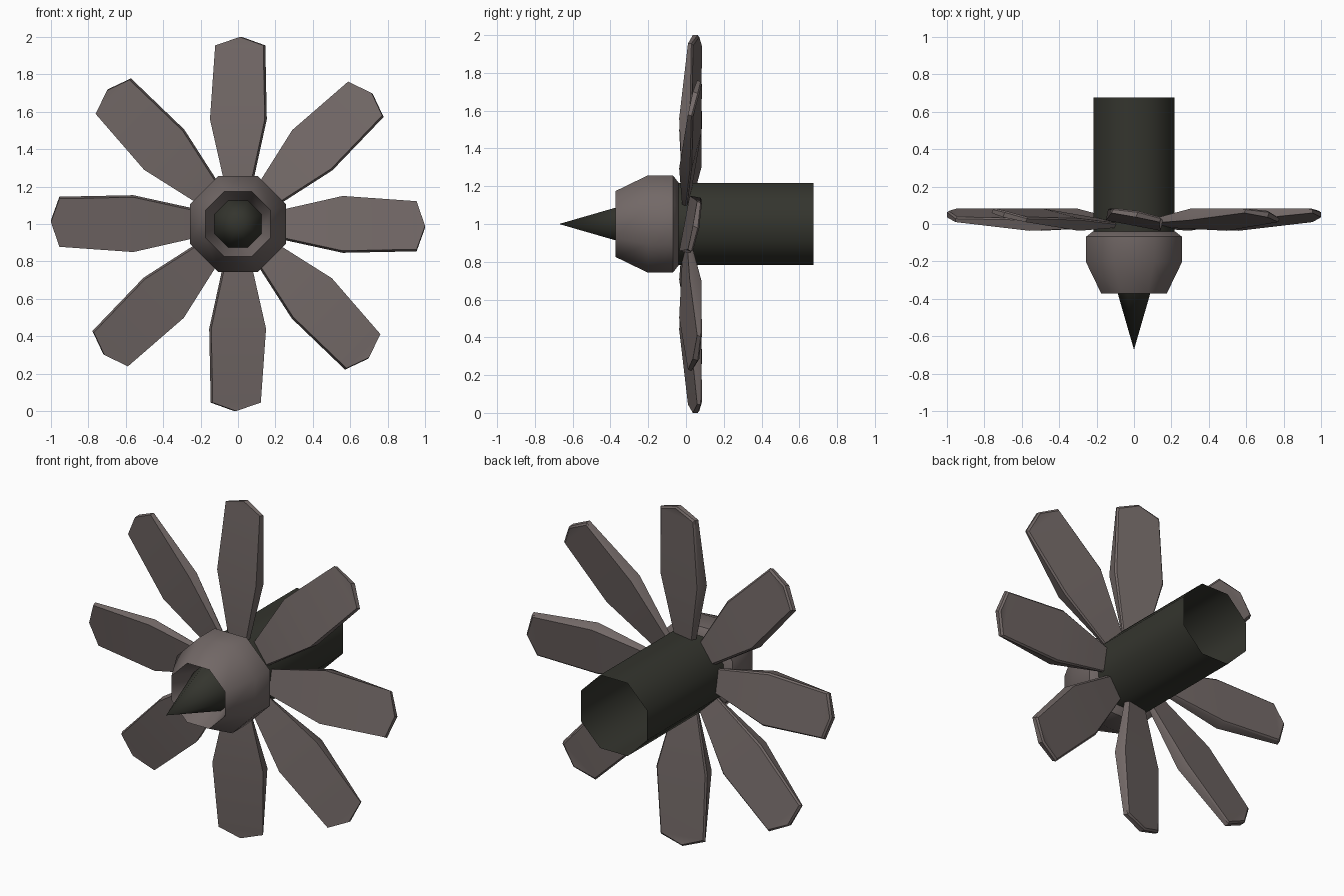
import bpy, bmesh, math
from math import pi, cos, sin, radians

if "Cube" in bpy.data.objects:
    bpy.data.objects.remove(bpy.data.objects["Cube"])

CZ = 1.0  # height of the shaft axis


def material(name, rgb):
    m = bpy.data.materials.new(name)
    m.diffuse_color = (*rgb, 1)
    m.use_nodes = True
    m.node_tree.nodes["Principled BSDF"].inputs["Base Color"].default_value = m.diffuse_color
    return m


METAL = material("warm_grey", (0.17, 0.14, 0.135))
DARK = material("dark_grey", (0.034, 0.035, 0.027))


def finish(name, bm, mat, smooth):
    bmesh.ops.recalc_face_normals(bm, faces=bm.faces)
    me = bpy.data.meshes.new(name)
    bm.to_mesh(me)
    bm.free()
    me.materials.append(mat)
    ob = bpy.data.objects.new(name, me)
    bpy.context.collection.objects.link(ob)
    bpy.ops.object.select_all(action='DESELECT')
    ob.select_set(True)
    bpy.context.view_layer.objects.active = ob
    bpy.ops.object.shade_smooth_by_angle(angle=radians(smooth))


def lathe(name, profile, mat, smooth, sides=8):
    """Turn (y, apothem) points round the shaft axis; apothem 0 is a point."""
    bm = bmesh.new()
    rings = []
    for y, a in profile:
        if a == 0:
            rings.append([bm.verts.new((0, y, CZ))] * sides)
            continue
        r = a / cos(pi / sides)
        angles = [(i + 0.5) * 2 * pi / sides for i in range(sides)]
        rings.append([bm.verts.new((r * cos(t), y, CZ + r * sin(t))) for t in angles])
    for p, q in zip(rings, rings[1:]):
        for i in range(sides):
            j = (i + 1) % sides
            bm.faces.new(list(dict.fromkeys((p[i], p[j], q[j], q[i]))))
    finish(name, bm, mat, smooth)


# Hub with a recessed front opening
lathe("hub", [(-0.235, 0), (-0.235, 0.126), (-0.372, 0.175), (-0.205, 0.256),
              (-0.068, 0.256), (-0.04, 0.22), (-0.04, 0)], METAL, 50)
# Pointed nose
lathe("nose_cone", [(-0.672, 0), (-0.236, 0.126)], DARK, 50)
# Open rear tube
lathe("rear_tube", [(-0.04, 0.216), (0.675, 0.216)], DARK, 50)

# Blade outline: radius, sideways offset, front y, back y
OUTLINE = [(0.19, 0.066, -0.008, 0.018), (0.56, 0.15, -0.009, 0.058),
           (0.955, 0.122, 0.036, 0.064), (1.0, -0.01, 0.038, 0.074),
           (0.955, -0.135, 0.036, 0.064), (0.56, -0.143, -0.009, 0.058),
           (0.19, -0.062, -0.008, 0.018)]
PITCH = 0.19


def blade(index):
    a = index * pi / 4
    bm = bmesh.new()

    def vert(r, t, y):
        return bm.verts.new((r * cos(a) - t * sin(a), y + PITCH * t,
                             CZ + r * sin(a) + t * cos(a)))
    front = [vert(r, t, f) for r, t, f, b in OUTLINE]
    rim = [vert(r, t - 0.011, b - 0.008) for r, t, f, b in OUTLINE]
    back = [vert(r - (0.01 if r > 0.9 else 0), t * 0.94 - 0.011, b)
            for r, t, f, b in OUTLINE]
    # root, outer and tip panels on both faces
    for s in (front, back):
        bm.faces.new((s[0], s[1], s[5], s[6]))
        bm.faces.new((s[1], s[2], s[4], s[5]))
        bm.faces.new((s[2], s[3], s[4]))
    for p, q in ((front, rim), (rim, back)):
        for i in range(len(p)):
            j = (i + 1) % len(p)
            bm.faces.new((p[i], p[j], q[j], q[i]))
    finish(f"blade_{index + 1}", bm, METAL, 30)


# Eight pitched blades
for k in range(8):
    blade(k)
